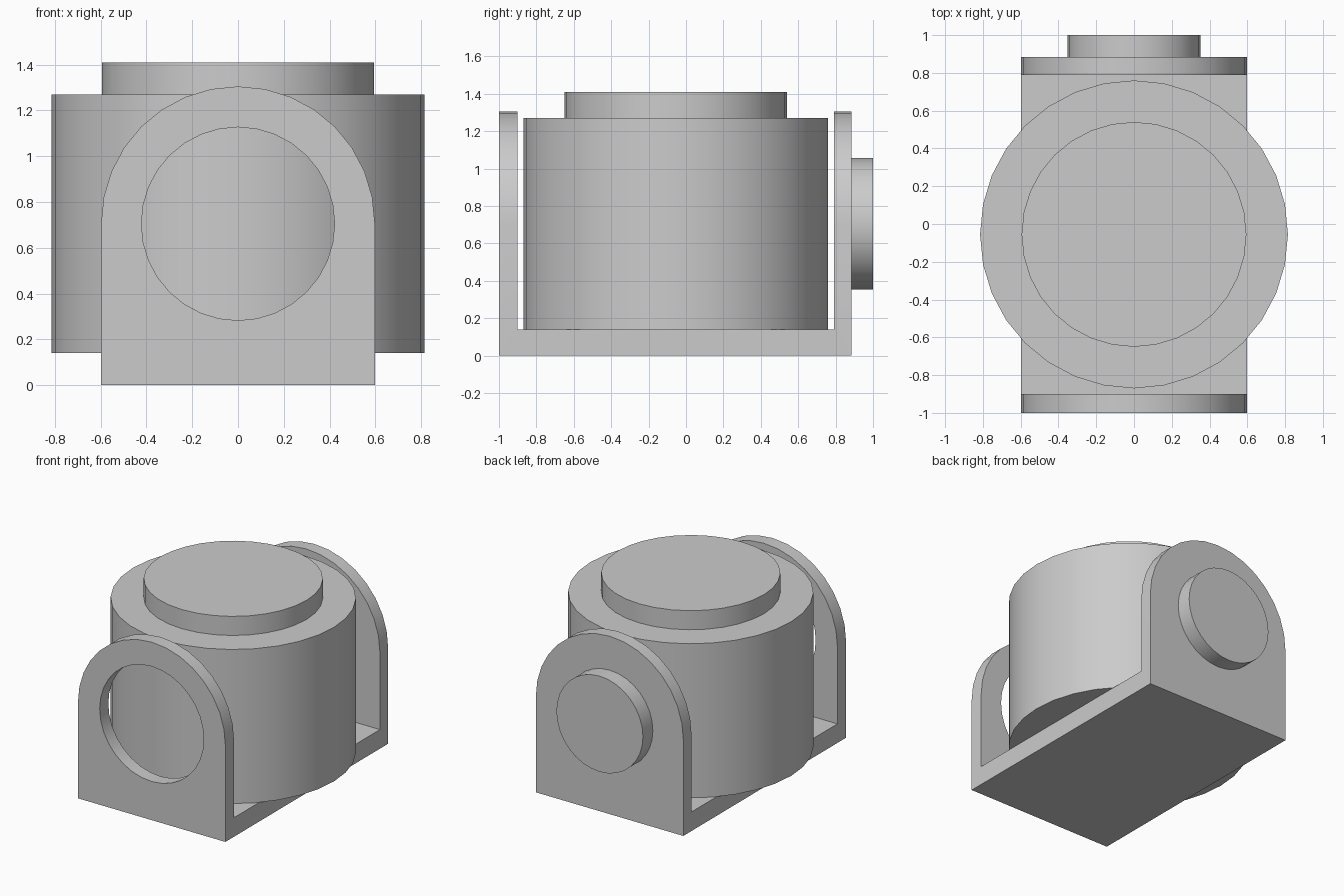
import bpy
import bmesh
from math import cos, sin, pi, radians

cube = bpy.data.objects.get("Cube")
if cube:
    bpy.data.objects.remove(cube, do_unlink=True)

# Shared dimensions
HALF_W = 0.598
PIVOT_Z = 0.705
FLOOR_Z = 0.14
FRONT_Y, BACK_Y = -1.0, 0.885
DRUM_Y = -0.055
SIDES = 32

grey = bpy.data.materials.new("plain grey")
grey.use_nodes = True
grey.diffuse_color = (0.6, 0.6, 0.6, 1)
grey.node_tree.nodes["Principled BSDF"].inputs["Base Color"].default_value = (0.6, 0.6, 0.6, 1)


def activate(obj):
    bpy.ops.object.select_all(action="DESELECT")
    obj.select_set(True)
    bpy.context.view_layer.objects.active = obj


def smooth(obj):
    activate(obj)
    bpy.ops.object.shade_smooth_by_angle(angle=radians(30))


def extrude_profile(name, points, start, depth):
    """Solid from a closed outline, swept along the vector depth."""
    bm = bmesh.new()
    face = bm.faces.new([bm.verts.new((p[0] + start[0], p[1] + start[1], p[2] + start[2]))
                         for p in points])
    moved = bmesh.ops.extrude_face_region(bm, geom=[face])["geom"]
    bmesh.ops.translate(bm, vec=depth, verts=[v for v in moved if isinstance(v, bmesh.types.BMVert)])
    bmesh.ops.recalc_face_normals(bm, faces=bm.faces)
    mesh = bpy.data.meshes.new(name)
    bm.to_mesh(mesh)
    bm.free()
    mesh.materials.append(grey)
    obj = bpy.data.objects.new(name, mesh)
    bpy.context.collection.objects.link(obj)
    return obj


def circle(radius, upright=False):
    ring = [(radius * cos(2 * pi * i / SIDES), radius * sin(2 * pi * i / SIDES)) for i in range(SIDES)]
    return [(u, 0, v) if upright else (u, v, 0) for u, v in ring]


def cut(obj, cutter):
    cutter.hide_render = True
    mod = obj.modifiers.new("cut", "BOOLEAN")
    mod.operation = "DIFFERENCE"
    mod.solver = "EXACT"
    mod.object = cutter
    activate(obj)
    bpy.ops.object.modifier_apply(modifier=mod.name)
    bpy.data.objects.remove(cutter, do_unlink=True)


# Bracket: arched block, hollowed into a floor with two upright plates
arch = [(HALF_W * cos(pi * i / 16), 0, PIVOT_Z + 0.6 * sin(pi * i / 16)) for i in range(17)]
arch += [(-HALF_W, 0, 0), (HALF_W, 0, 0)]
bracket = extrude_profile("bracket", arch, (0, FRONT_Y, 0), (0, BACK_Y - FRONT_Y, 0))
slot = [(-1, 0, 0), (1, 0, 0), (1, 0, 2), (-1, 0, 2)]
cut(bracket, extrude_profile("slot_cutter", slot, (0, -0.9, FLOOR_Z), (0, 1.69, 0)))

# Round opening through the front plate only
cut(bracket, extrude_profile("hole_cutter", circle(0.422, True),
                             (0, FRONT_Y - 0.1, PIVOT_Z), (0, 0.25, 0)))
smooth(bracket)

# Round boss on the back plate
smooth(extrude_profile("back_boss", circle(0.351, True), (0, BACK_Y, PIVOT_Z), (0, 1 - BACK_Y, 0)))

# Drum standing on the floor, with a raised disc on top
smooth(extrude_profile("drum", circle(0.815), (0, DRUM_Y, FLOOR_Z), (0, 0, 1.13)))
smooth(extrude_profile("top_disc", circle(0.595), (0, DRUM_Y, 1.27), (0, 0, 0.14)))
